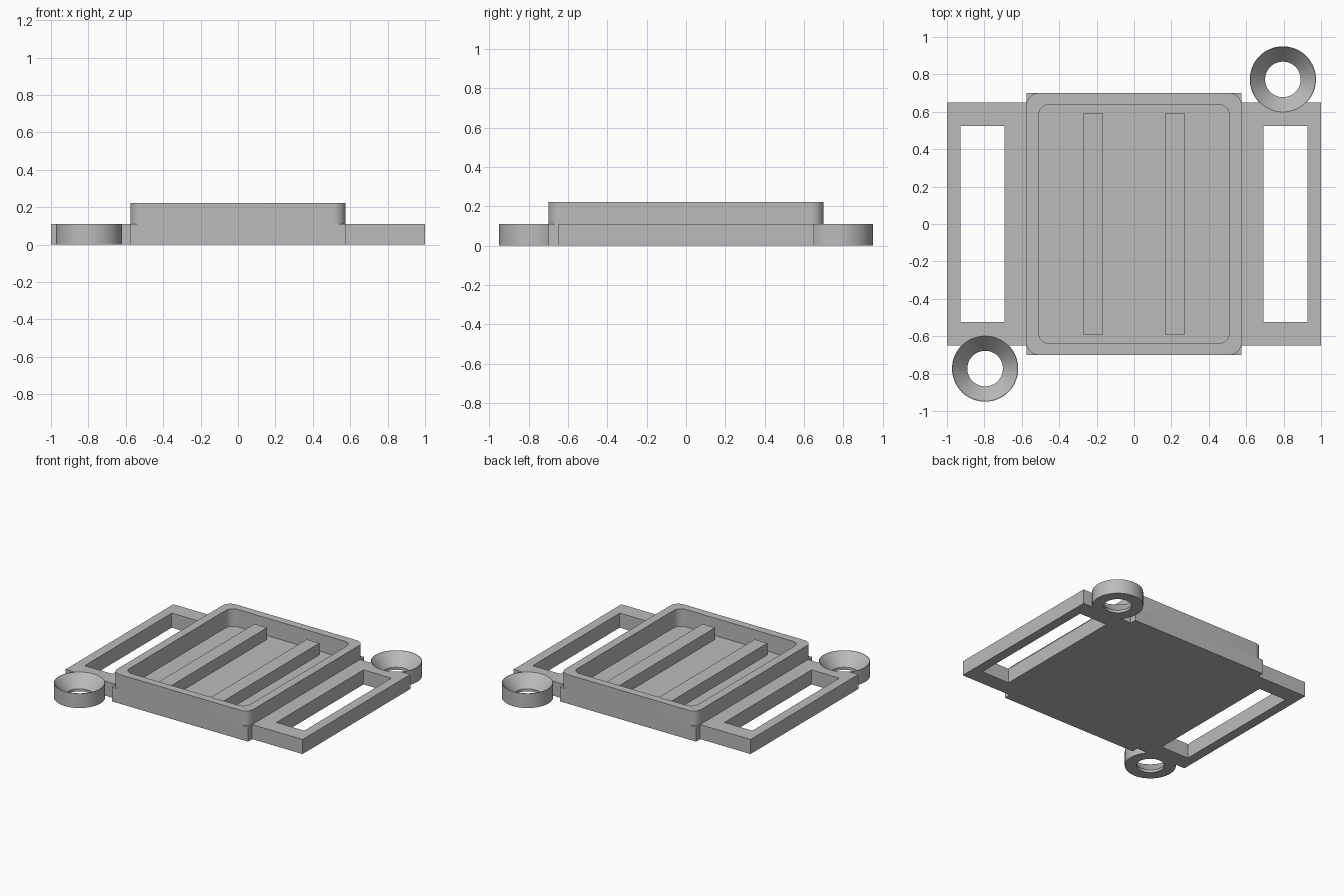
import bpy, bmesh, math
from mathutils import Matrix, Vector

if "Cube" in bpy.data.objects:
    bpy.data.objects.remove(bpy.data.objects["Cube"], do_unlink=True)

grey = bpy.data.materials.new("plain grey")
grey.use_nodes = True
grey.diffuse_color = (0.5, 0.5, 0.5, 1)
grey.node_tree.nodes["Principled BSDF"].inputs["Base Color"].default_value = (0.5, 0.5, 0.5, 1)

STEP, RIM, FLOOR, RAIL = 0.111, 0.222, 0.089, 0.178


def finish(name, bm):
    bmesh.ops.recalc_face_normals(bm, faces=bm.faces)
    mesh = bpy.data.meshes.new(name)
    bm.to_mesh(mesh)
    bm.free()
    mesh.materials.append(grey)
    obj = bpy.data.objects.new(name, mesh)
    bpy.context.collection.objects.link(obj)
    return obj


def activate(obj):
    bpy.ops.object.select_all(action='DESELECT')
    obj.select_set(True)
    bpy.context.view_layer.objects.active = obj


def smooth(obj):
    activate(obj)
    bpy.ops.object.shade_smooth_by_angle(angle=math.radians(30))


def block(name, x0, x1, y0, y1, z0, z1, radius=0):
    """Upright block, optionally with rounded vertical edges."""
    bm = bmesh.new()
    bmesh.ops.create_cube(bm, size=1)
    bmesh.ops.scale(bm, vec=(abs(x1 - x0), y1 - y0, z1 - z0), verts=bm.verts)
    bmesh.ops.translate(bm, vec=((x0 + x1) / 2, (y0 + y1) / 2, (z0 + z1) / 2), verts=bm.verts)
    if radius:
        upright = [e for e in bm.edges
                   if abs(e.verts[0].co.z - e.verts[1].co.z) > 0.01]
        bmesh.ops.bevel(bm, geom=upright, offset=radius, segments=10,
                        profile=0.5, affect='EDGES')
    return finish(name, bm)


def lathe(name, profile, x, y, sides=64):
    """Closed radius/height profile turned about an upright axis."""
    bm = bmesh.new()
    verts = [bm.verts.new((r, 0, z)) for r, z in profile]
    edges = [bm.edges.new((v, verts[(i + 1) % len(verts)])) for i, v in enumerate(verts)]
    bmesh.ops.spin(bm, geom=verts + edges, cent=(0, 0, 0), axis=(0, 0, 1),
                   angle=math.tau, steps=sides)
    bmesh.ops.remove_doubles(bm, verts=bm.verts, dist=0.0001)
    bmesh.ops.translate(bm, vec=(x, y, 0), verts=bm.verts)
    return finish(name, bm)


def cone(name, r0, r1, z0, z1, x, y, sides=64):
    bm = bmesh.new()
    bmesh.ops.create_cone(bm, cap_ends=True, segments=sides, radius1=r0, radius2=r1,
                          depth=z1 - z0, matrix=Matrix.Translation(Vector((x, y, (z0 + z1) / 2))))
    return finish(name, bm)


def cut(obj, cutter):
    cutter.hide_render = True
    mod = obj.modifiers.new("cut", 'BOOLEAN')
    mod.operation = 'DIFFERENCE'
    mod.solver = 'EXACT'
    mod.object = cutter
    activate(obj)
    bpy.ops.object.modifier_apply(modifier=mod.name)
    bpy.data.objects.remove(cutter, do_unlink=True)


# Square-cornered base and rounded tray wall, sharing one pocket
base = block("tray_base", -0.575, 0.575, -0.7, 0.7, 0, STEP)
wall = block("tray_wall", -0.575, 0.575, -0.7, 0.7, STEP, RIM, 0.065)
for part in (base, wall):
    cut(part, block("pocket_cutter", -0.51, 0.51, -0.64, 0.64, FLOOR, 0.4, 0.06))
    smooth(part)

# Strap frames and countersunk screw rings, turned half round for the other side
R, HOLE, LIP = 0.177, 0.095, 0.02
for side, s in (("left", 1), ("right", -1)):
    # Raised rail in the pocket
    block(side + "_rail", s * 0.167, s * 0.274, -0.59, 0.59, FLOOR, RAIL)

    x, y = s * 0.796, s * 0.773
    frame = block(side + "_strap_frame", s * 0.575, s, -0.65, 0.65, 0, STEP)
    cut(frame, block("slot_cutter", s * 0.692, s * 0.927, -0.525, 0.525, -0.1, 0.3))
    slope = (R - 0.003 - HOLE) / (STEP - LIP)
    cut(frame, cone("sink_cutter", HOLE, HOLE + slope * (0.13 - LIP), LIP, 0.13, x, y))

    ring = lathe(side + "_screw_ring",
                 [(HOLE, 0), (R, 0), (R, STEP), (R - 0.003, STEP), (HOLE, LIP)], x, y)
    smooth(ring)
